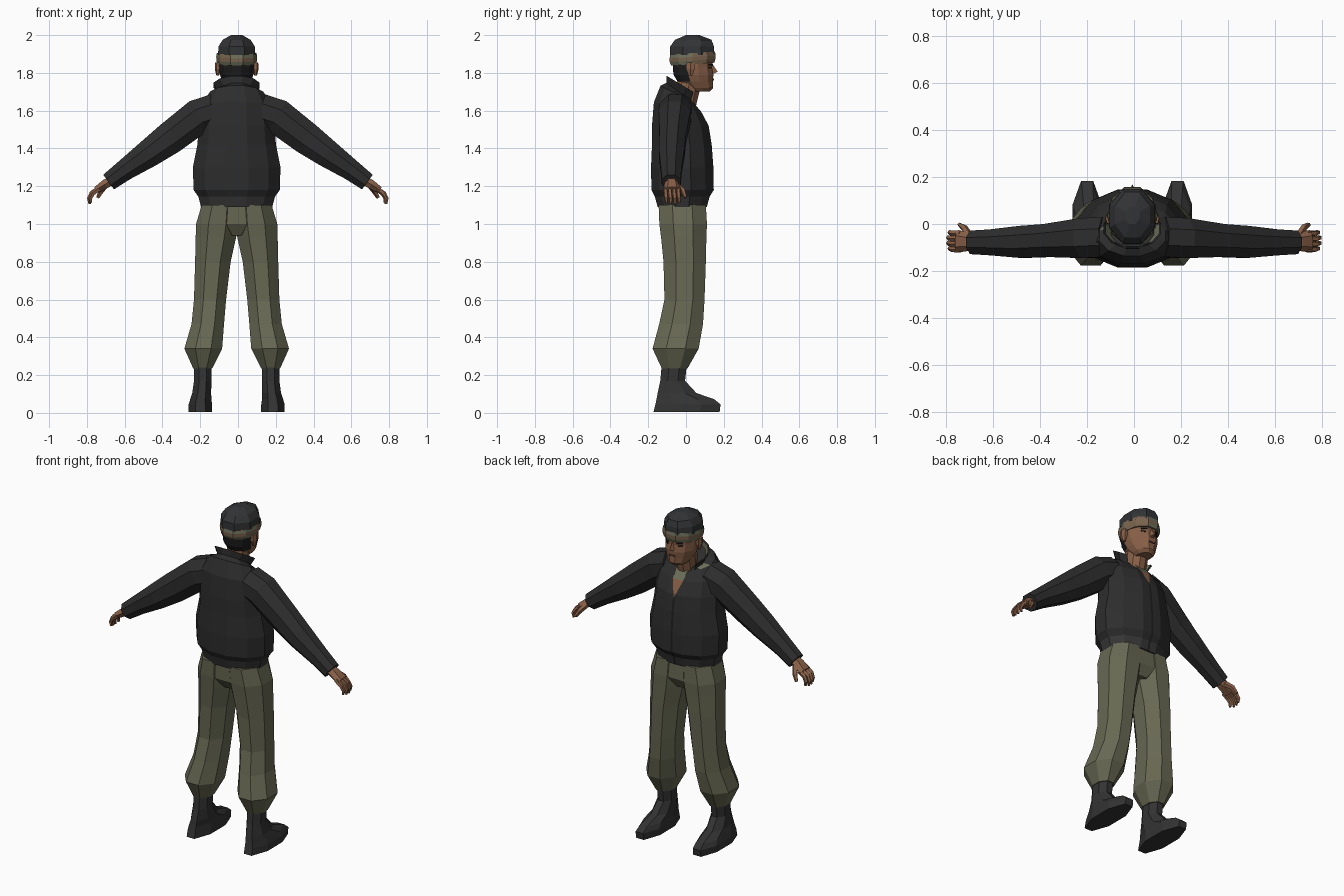
import bpy, bmesh, math
from mathutils import Vector, Matrix


def material(name, rgb):
    m = bpy.data.materials.new(name)
    m.diffuse_color = (*rgb, 1)
    return m


JACKET = material("jacket_black", (0.026, 0.026, 0.027))
HEM = material("rib_grey", (0.036, 0.036, 0.037))
OLIVE = material("olive_trousers", (0.135, 0.138, 0.085))
LINING = material("olive_lining", (0.15, 0.155, 0.10))
SKIN = material("brown_skin", (0.25, 0.118, 0.065))
HAIR = material("dark_hair", (0.012, 0.012, 0.013))
CAP = material("cap_charcoal", (0.032, 0.033, 0.035))
BOOT = material("boot_charcoal", (0.033, 0.033, 0.034))
BAND = material("band_tan", (0.19, 0.125, 0.075))
LIP = material("lip_brown", (0.11, 0.045, 0.03))
CX = -0.007  # slight sideways offset of the body


def finish(name, bm, mats):
    bmesh.ops.recalc_face_normals(bm, faces=bm.faces)
    me = bpy.data.meshes.new(name)
    bm.to_mesh(me)
    bm.free()
    for m in mats:
        me.materials.append(m)
    ob = bpy.data.objects.new(name, me)
    bpy.context.collection.objects.link(ob)
    return ob


def loft(name, rings, n, mats, rule=None, caps=True):
    """Skin rings of (centre, u, v); rule(face centre) gives a material index, or None to drop the face."""
    bm = bmesh.new()
    k = 1 / math.cos(math.pi / n)
    loops = []
    for c, u, v in rings:
        angles = [2 * math.pi * (i + 0.5) / n for i in range(n)]
        loops.append([bm.verts.new(c + u * (k * math.sin(a)) + v * (k * math.cos(a))) for a in angles])
    for a, b in zip(loops, loops[1:]):
        for i in range(n):
            j = (i + 1) % n
            bm.faces.new((a[i], a[j], b[j], b[i]))
    if caps:
        bm.faces.new(loops[0])
        bm.faces.new(loops[-1])
    if rule:
        drop = []
        for f in bm.faces:
            idx = rule(f.calc_center_median())
            if idx is None:
                drop.append(f)
            else:
                f.material_index = idx
        bmesh.ops.delete(bm, geom=drop, context='FACES')
    return finish(name, bm, mats)


def level(cx, cy, z, rx, ry, tilt=0):
    return Vector((cx, cy, z)), Vector((rx, 0, 0)), Vector((0, ry, ry * tilt))


def span(z, back, front, rx, cx=CX, tilt=0):
    return level(cx, (back + front) / 2, z, rx, (front - back) / 2, tilt)


def tube(name, path, n, mat, side=1):
    """Path points are (x, y, z, width along y, thickness)."""
    pts = [Vector((p[0] * side, p[1], p[2])) for p in path]
    rings = []
    for i, p in enumerate(path):
        d = (pts[min(i + 1, len(pts) - 1)] - pts[max(i - 1, 0)]).normalized()
        v = d.cross(Vector((0, 1, 0))).normalized()
        rings.append((pts[i], v.cross(d).normalized() * p[3], v * p[4]))
    return loft(name, rings, n, [mat])


def polygons(name, verts, faces, mats, indices=None):
    bm = bmesh.new()
    vs = [bm.verts.new(v) for v in verts]
    for i, f in enumerate(faces):
        bm.faces.new([vs[k] for k in f]).material_index = indices[i] if indices else 0
    return finish(name, bm, mats)


def block(name, loc, size, mat, rot=0):
    bm = bmesh.new()
    bmesh.ops.create_cube(bm, size=1, matrix=Matrix.Translation(loc) @ Matrix.Rotation(rot, 4, 'Z')
                          @ Matrix.Diagonal((*size, 1)))
    return finish(name, bm, [mat])


# Jacket body with ribbed hem and a turned-out lapel
def jacket_rule(c):
    if c.z < 1.14:
        return 1
    return 2 if c.z > 1.66 and c.x < -0.03 and c.y > -0.02 else 0


loft("jacket_body", [level(CX, *r) for r in (
    (-0.02, 1.09, 0.188, 0.13), (-0.02, 1.145, 0.203, 0.145), (-0.018, 1.18, 0.228, 0.165),
    (-0.02, 1.30, 0.232, 0.165), (-0.022, 1.42, 0.208, 0.158), (-0.03, 1.52, 0.2, 0.15),
    (-0.045, 1.62, 0.19, 0.125, -0.2), (-0.05, 1.69, 0.14, 0.085, -0.5),
    (-0.03, 1.70, 0.085, 0.07, -0.7))], 12, [JACKET, HEM, LINING], jacket_rule)

# Standing collar, open at the front, with lining
for name, mat, s in (("collar", JACKET, 0), ("collar_lining", LINING, 0.007)):
    loft(name, [level(CX, -0.03, 1.685, 0.092 - s, 0.075 - s, -0.7),
                level(CX, -0.02, 1.735, 0.122 - s, 0.082 - s, -0.6)], 12, [mat],
         lambda c: None if c.y > 0.03 else 0, caps=False)

# Open neckline and zip line
polygons("neckline", [(CX + x, y, z) for x, y, z in (
    (-0.04, 0.042, 1.655), (0.04, 0.042, 1.655), (0.034, 0.086, 1.597), (-0.034, 0.086, 1.597),
    (0, 0.131, 1.50))], [(0, 1, 2, 3), (3, 2, 4)], [LINING, SKIN], [0, 1])
zip_pts = [(0.113, 1.09), (0.128, 1.145), (0.150, 1.18), (0.148, 1.30), (0.139, 1.42), (0.123, 1.52)]
polygons("zip", [(CX + s * 0.006, y, z) for y, z in zip_pts for s in (-1, 1)],
         [(2 * i, 2 * i + 1, 2 * i + 3, 2 * i + 2) for i in range(5)], [HAIR])

# Seat of the trousers
loft("trouser_seat", [level(CX, -0.02, 1.12, 0.18, 0.12), level(CX, -0.015, 1.0, 0.17, 0.122),
                      level(CX, -0.012, 0.94, 0.06, 0.085)], 10, [OLIVE])

FINGERS = (-0.108, -0.085, -0.062, -0.040)
for side, tag in ((1, "right"), (-1, "left")):
    # Baggy trouser leg gathered into the boot
    loft("leg_" + tag, [level(CX + side * r[0], *r[1:]) for r in (
        (0.09, -0.02, 1.10, 0.095, 0.125), (0.103, -0.015, 1.0, 0.112, 0.126),
        (0.110, -0.012, 0.93, 0.107, 0.12), (0.126, -0.007, 0.8, 0.094, 0.112),
        (0.141, -0.008, 0.6, 0.085, 0.106), (0.153, -0.026, 0.47, 0.086, 0.116),
        (0.177, -0.055, 0.34, 0.1, 0.122), (0.18, -0.06, 0.235, 0.05, 0.068))], 8, [OLIVE])
    # Boot
    loft("boot_" + tag, [span(z, b, f, rx, CX + side * x) for z, b, f, rx, x in (
        (0.005, -0.172, 0.178, 0.062, 0.192), (0.045, -0.162, 0.183, 0.062, 0.192),
        (0.072, -0.156, 0.150, 0.056, 0.19), (0.105, -0.15, 0.055, 0.05, 0.185),
        (0.17, -0.136, -0.005, 0.046, 0.18), (0.26, -0.128, 0.005, 0.046, 0.18))], 8, [BOOT])
    # Sleeve
    tube("sleeve_" + tag, [(0.12, -0.055, 1.60, 0.085, 0.09), (0.21, -0.06, 1.57, 0.085, 0.092),
                           (0.36, -0.07, 1.455, 0.07, 0.086), (0.47, -0.076, 1.375, 0.068, 0.074),
                           (0.60, -0.078, 1.285, 0.055, 0.056), (0.685, -0.078, 1.222, 0.05, 0.048)],
         8, JACKET, side)
    # Hand with drooping fingers and thumb
    tube("palm_" + tag, [(0.66, -0.078, 1.235, 0.026, 0.024), (0.705, -0.076, 1.21, 0.034, 0.024),
                         (0.75, -0.073, 1.18, 0.042, 0.018)], 6, SKIN, side)
    for i, y in enumerate(FINGERS):
        reach = 0.006 * (i in (1, 2))
        tube(f"finger_{i + 1}_{tag}", [(0.735, y, 1.187, 0.011, 0.012), (0.768 + reach, y, 1.162, 0.010, 0.011),
                                       (0.782 + reach, y + 0.004, 1.135, 0.009, 0.009),
                                       (0.778 + reach, y + 0.004, 1.112 - reach, 0.006, 0.006)], 5, SKIN, side)
    tube("thumb_" + tag, [(0.70, -0.05, 1.205, 0.014, 0.014), (0.722, -0.015, 1.175, 0.012, 0.012),
                          (0.742, -0.002, 1.14, 0.007, 0.008)], 5, SKIN, side)
    # Ear, eye and brow
    loft("ear_" + tag, [span(z, b, f, rx, CX + side * 0.1) for z, b, f, rx in (
        (1.785, 0.015, 0.035, 0.006), (1.82, 0.0, 0.045, 0.014), (1.855, 0.002, 0.045, 0.012))], 6, [SKIN])
    block("eye_" + tag, (CX + side * 0.044, 0.126, 1.826), (0.026, 0.007, 0.008), HAIR, -side * 0.58)
    block("brow_" + tag, (CX + side * 0.042, 0.130, 1.843), (0.036, 0.009, 0.006), HAIR, -side * 0.58)

# Neck
loft("neck", [level(CX, -0.025, 1.55, 0.06, 0.06), level(CX, 0.0, 1.655, 0.058, 0.06),
              level(CX, 0.022, 1.77, 0.062, 0.066)], 10, [SKIN])

# Head with hair at the back and sides
loft("head", [span(*r) for r in (
    (1.702, 0.02, 0.125, 0.042), (1.72, -0.005, 0.143, 0.058), (1.755, -0.045, 0.142, 0.076),
    (1.79, -0.066, 0.145, 0.088), (1.83, -0.07, 0.138, 0.092), (1.88, -0.07, 0.143, 0.093))],
    12, [SKIN, HAIR], lambda c: 1 if c.y < 0.0 and c.z > 1.765 else 0)

# Nose and mouth
polygons("nose", [(CX, 0.138, 1.85), (CX, 0.168, 1.806), (CX - 0.018, 0.138, 1.792),
                  (CX + 0.018, 0.138, 1.792)], [(0, 1, 2), (0, 3, 1), (1, 3, 2)], [SKIN])
block("mouth", (CX, 0.144, 1.765), (0.036, 0.008, 0.008), LIP)

# Patterned headband: tan upper row, olive lower row and front
loft("headband", [span(z, b, f, rx, CX, 0.07) for z, b, f, rx in (
    (1.846, -0.078, 0.150, 0.097), (1.865, -0.086, 0.156, 0.102),
    (1.885, -0.087, 0.157, 0.103), (1.905, -0.083, 0.153, 0.100))], 10, [BAND, LINING],
    lambda c: 0 if 1.866 < c.z - 0.07 * (c.y - 0.035) < 1.884 or c.x * c.y > 0.004 else 1)

# Soft cap
loft("cap", [span(*r) for r in (
    (1.895, -0.084, 0.150, 0.099), (1.94, -0.084, 0.148, 0.096),
    (1.975, -0.058, 0.135, 0.074), (2.0, 0.0, 0.072, 0.03))], 8, [CAP])
